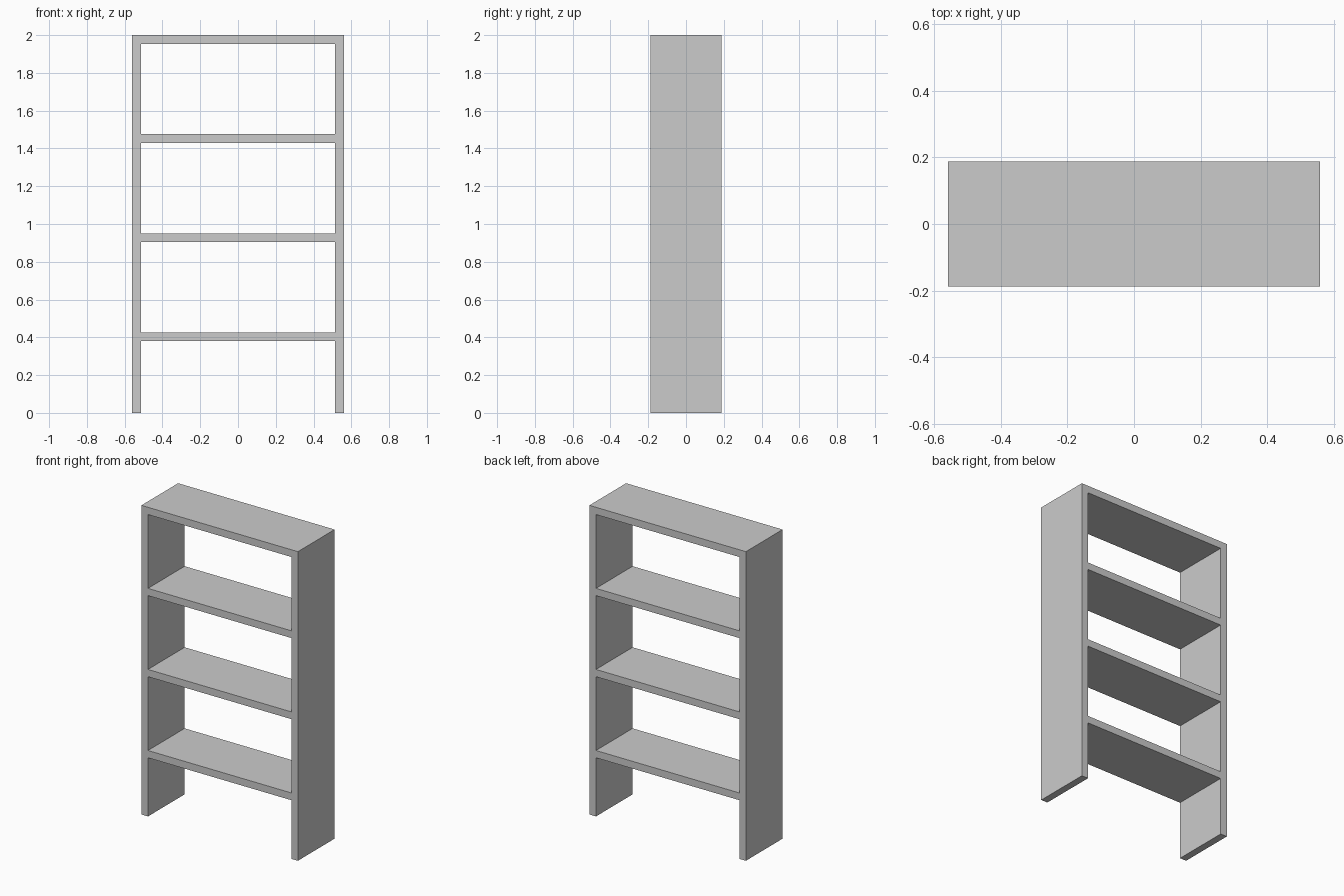
import bpy
import math

if "Cube" in bpy.data.objects:
    bpy.data.objects.remove(bpy.data.objects["Cube"])

W, D, H = 1.12, 0.375, 2.0   # overall size
T = 0.047                    # board thickness
PITCH = 0.5245               # shelf spacing
SHELVES = 3                  # shelves below the top board

xo, xi = W / 2, W / 2 - T


def add_loop(curve, points):
    spline = curve.splines.new('POLY')
    spline.points.add(len(points) - 1)
    for p, (x, z) in zip(spline.points, points):
        p.co = (x, z, 0, 1)
    spline.use_cyclic_u = True


profile = bpy.data.curves.new("bookcase_frame", 'CURVE')
profile.dimensions = '2D'
profile.fill_mode = 'BOTH'
profile.extrude = D / 2

# Outer outline: sides, top and the open space under the lowest shelf
low = H - SHELVES * PITCH - T
add_loop(profile, [(-xo, 0), (-xi, 0), (-xi, low), (xi, low),
                   (xi, 0), (xo, 0), (xo, H), (-xo, H)])

# Open compartments between the shelves
for i in range(SHELVES):
    top = H - i * PITCH - T
    bottom = H - (i + 1) * PITCH
    add_loop(profile, [(-xi, bottom), (xi, bottom), (xi, top), (-xi, top)])

# Stand the extruded profile upright and turn it into a mesh
frame = bpy.data.objects.new("bookcase_frame", profile)
bpy.context.collection.objects.link(frame)
frame.rotation_euler.x = math.pi / 2
bpy.context.view_layer.objects.active = frame
frame.select_set(True)
bpy.ops.object.convert(target='MESH')
bpy.ops.object.transform_apply(location=False, rotation=True, scale=False)

# Weld the caps to the walls and keep every face flat
bpy.ops.object.mode_set(mode='EDIT')
bpy.ops.mesh.select_all(action='SELECT')
bpy.ops.mesh.remove_doubles(threshold=0.0001)
bpy.ops.mesh.normals_make_consistent(inside=False)
bpy.ops.object.mode_set(mode='OBJECT')
bpy.ops.object.shade_flat()
